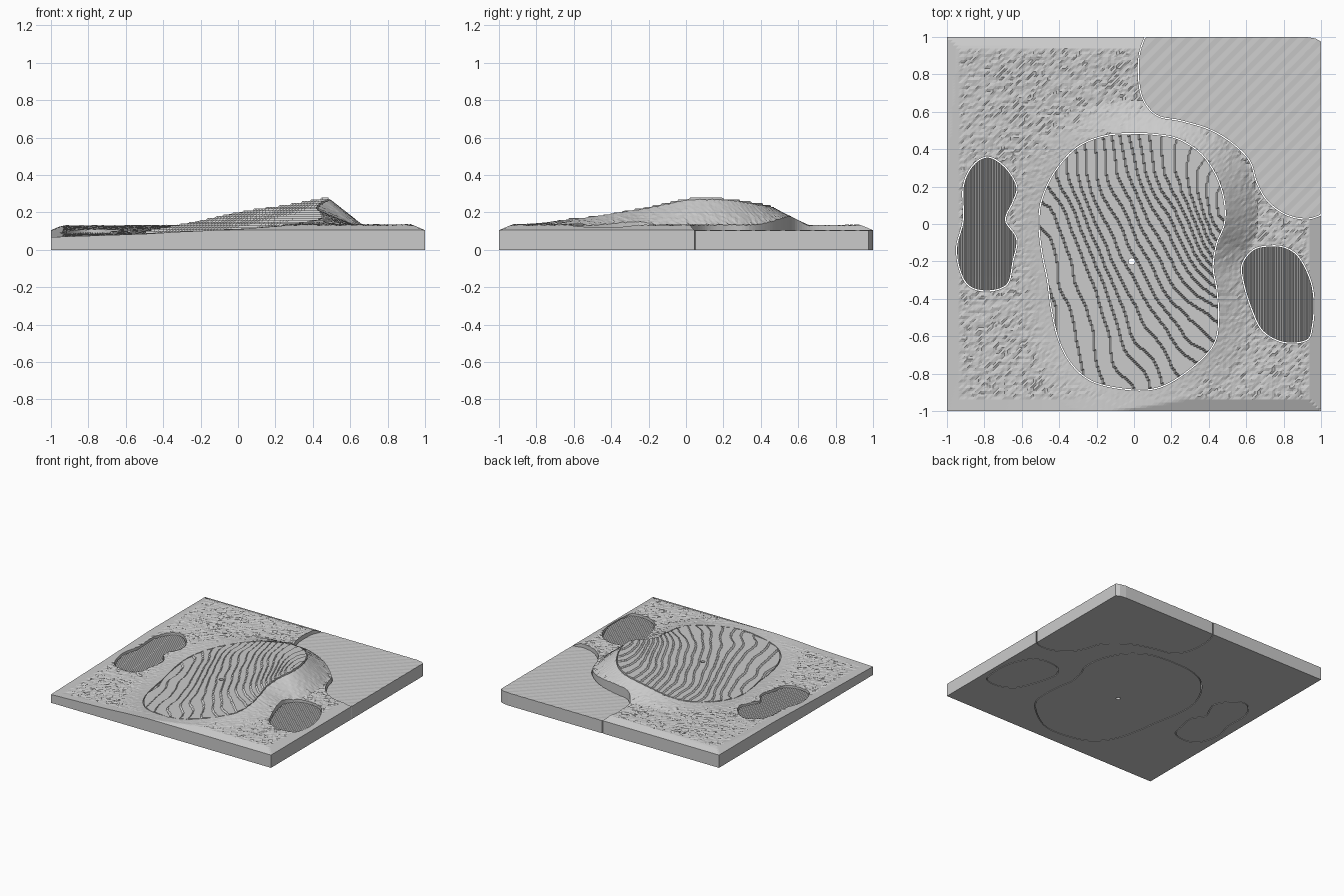
import bpy, bmesh, math, random
from mathutils import Vector, noise, kdtree

if "Cube" in bpy.data.objects:
    bpy.data.objects.remove(bpy.data.objects["Cube"])

random.seed(4)
GREY = bpy.data.materials.new("light_grey")
GREY.diffuse_color = (0.6, 0.6, 0.6, 1)
GREY.use_nodes = True
GREY.node_tree.nodes["Principled BSDF"].inputs["Base Color"].default_value = GREY.diffuse_color

# ---- outlines -------------------------------------------------------------
GREEN = [(0, .48), (-.15, .47), (-.3, .41), (-.42, .28), (-.49, .13), (-.505, 0),
         (-.49, -.15), (-.46, -.3), (-.44, -.45), (-.4, -.62), (-.33, -.75),
         (-.22, -.84), (-.05, -.88), (.1, -.88), (.22, -.83), (.35, -.73),
         (.43, -.63), (.45, -.5), (.44, -.35), (.42, -.23), (.44, -.1), (.48, 0),
         (.48, .12), (.44, .25), (.36, .37), (.24, .45), (.12, .475)]
LEFT_SAND = [(-.78, .355), (-.86, .31), (-.91, .2), (-.91, .02), (-.945, -.12),
             (-.93, -.24), (-.88, -.33), (-.78, -.355), (-.68, -.32), (-.65, -.2),
             (-.63, -.08), (-.69, .02), (-.65, .12), (-.63, .2), (-.69, .3)]
RIGHT_SAND = [(.73, -.12), (.64, -.14), (.58, -.22), (.59, -.32), (.63, -.45),
              (.69, -.57), (.8, -.63), (.92, -.62), (.95, -.55), (.96, -.42),
              (.94, -.3), (.88, -.18), (.81, -.13)]
SHORE = [(.07, 1.02), (.03, .9), (.03, .75), (.06, .65), (.13, .58), (.25, .555),
         (.4, .51), (.52, .44), (.62, .34), (.66, .22), (.72, .12), (.82, .05),
         (.93, .03), (1.02, .06)]


def smooth(pts, closed=True, steps=6):
    """Catmull-Rom curve through the points."""
    n, out = len(pts), []
    get = lambda i: Vector(pts[i % n] if closed else pts[max(0, min(n - 1, i))])
    for i in range(n if closed else n - 1):
        a, b, c, d = (get(i + k) for k in (-1, 0, 1, 2))
        for s in range(steps):
            t = s / steps
            out.append(0.5 * (2 * b + (c - a) * t + (2 * a - 5 * b + 4 * c - d) * t ** 2
                              + (3 * b - a - 3 * c + d) * t ** 3))
    return out


def grow(loop, d):
    """Offset a counter-clockwise loop outwards."""
    out = []
    for i, p in enumerate(loop):
        t = (loop[(i + 1) % len(loop)] - loop[i - 1]).normalized()
        out.append(p + Vector((t.y, -t.x)) * d)
    return out


def to_object(name, bm):
    bmesh.ops.recalc_face_normals(bm, faces=bm.faces)
    me = bpy.data.meshes.new(name)
    bm.to_mesh(me)
    bm.free()
    me.materials.append(GREY)
    ob = bpy.data.objects.new(name, me)
    bpy.context.collection.objects.link(ob)
    return ob


def prism(loop):
    bm = bmesh.new()
    f = bm.faces.new([bm.verts.new((p[0], p[1], -0.2)) for p in loop])
    ext = bmesh.ops.extrude_face_region(bm, geom=[f])["geom"]
    for v in ext:
        if isinstance(v, bmesh.types.BMVert):
            v.co.z = 0.7
    ob = to_object("cutter", bm)
    ob.hide_render = True
    return ob


def height_block(name, x0, x1, y0, y1, nx, ny, height):
    """Solid block with a flat base and a height-field top."""
    bm = bmesh.new()
    g = []
    for j in range(ny + 1):
        y = y0 + (y1 - y0) * j / ny
        row = []
        for i in range(nx + 1):
            x = x0 + (x1 - x0) * i / nx
            row.append(bm.verts.new((x, y, height(x, y, i))))
        g.append(row)
    for j in range(ny):
        for i in range(nx):
            a, b, c, d = g[j][i], g[j][i + 1], g[j + 1][i + 1], g[j + 1][i]
            bm.faces.new((a, b, c))
            bm.faces.new((a, c, d))
    rim = [e for e in bm.edges if e.is_boundary]
    ext = bmesh.ops.extrude_edge_only(bm, edges=rim)["geom"]
    for v in ext:
        if isinstance(v, bmesh.types.BMVert):
            v.co.z = 0
    bmesh.ops.edgeloop_fill(bm, edges=[e for e in bm.edges if e.is_boundary])
    return to_object(name, bm)


def carve(ob, cuts):
    """Apply (operation, loop) cuts and drop the cutters."""
    tools = []
    for op, loop in cuts:
        m = ob.modifiers.new("cut", 'BOOLEAN')
        m.operation, m.solver, m.object = op, 'MANIFOLD', prism(loop)
        tools.append(m.object)
    bpy.context.view_layer.update()
    me = bpy.data.meshes.new_from_object(ob.evaluated_get(bpy.context.evaluated_depsgraph_get()))
    ob.modifiers.clear()
    ob.data = me
    for t in tools:
        bpy.data.objects.remove(t)


# ---- heights: coarse control grids (x stations, y stations, rows of z) ------
GREEN_H = ((-.5, -.25, 0, .25, .48), (-.88, -.5, 0, .22, .47),
           ((.070, .085, .105, .130, .140), (.062, .090, .132, .162, .182),
            (.082, .125, .168, .213, .282), (.098, .140, .190, .242, .284),
            (.110, .145, .207, .236, .248)))
LAND_H = ((-1, -.5, .3, 1), (-1, -.3, .3, .9),
          ((.068, .085, .133, .133), (.085, .085, .133, .133),
           (.105, .110, .133, .133), (.128, .130, .133, .133)))


def span(v, ks):
    i = 0
    while i < len(ks) - 2 and v > ks[i + 1]:
        i += 1
    return i, max(0, min(1, (v - ks[i]) / (ks[i + 1] - ks[i])))


def lookup(x, y, table):
    (i, u), (j, v) = span(x, table[0]), span(y, table[1])
    a, b = table[2][j], table[2][j + 1]
    return (a[i] * (1 - u) + a[i + 1] * u) * (1 - v) + (b[i] * (1 - u) + b[i + 1] * u) * v


def green_z(x, y):
    r = 0.05
    return sum(lookup(x + a, y + b, GREEN_H) for a in (-r, r) for b in (-r, r)) / 4


def terraced(x, y, i):
    z = green_z(x, y) + 0.006 * noise.noise((x * 5 + 3, y * 5, 0.5))
    return min(0.28, round(z * 100) / 100)


green_loop = smooth(GREEN)
tree = kdtree.KDTree(len(green_loop))
for k, p in enumerate(green_loop):
    tree.insert((p.x, p.y, 0), k)
tree.balance()


def rough_z(x, y, i):
    z = lookup(x, y, LAND_H)
    co, k, d = tree.find((x, y, 0))
    w = max(0, 1 - d / 0.18)                       # bank around the green
    z += (green_z(co.x, co.y) - z) * w
    edge = 1 - max(abs(x), abs(y))                 # sloped border
    if edge > 0.07:
        z += random.uniform(-.004, .004) * (1 - w)
    return min(z, 0.105 + 0.42 * edge)


def ripple_z(x, y, i):
    t = ((x - y) / 0.08) % 1
    return 0.103 + 0.004 * abs(t - 0.5)


def raked_z(x, y, i):
    return lookup(x, y, LAND_H) - 0.018 + (0.003 if i % 2 else -0.003)


# ---- parts ----------------------------------------------------------------
GAP = 0.006
shore = smooth(SHORE, closed=False) + [Vector(SHORE[-1])]
corner = [Vector(c) for c in ((1.2, .06), (1.2, 1.2), (.07, 1.2))]
sand = {"left_bunker": smooth(LEFT_SAND), "right_bunker": smooth(RIGHT_SAND)}

# rough ground, with openings for the other pieces
rough = height_block("rough_ground", -1, 1, -1, 1, 130, 130, rough_z)
carve(rough, [('DIFFERENCE', grow(green_loop, GAP)), ('DIFFERENCE', grow(shore + corner, GAP))]
      + [('DIFFERENCE', grow(s, GAP)) for s in sand.values()])

# terraced putting surface with the cup hole
green = height_block("putting_green", -.54, .52, -.92, .52, 132, 180, terraced)
cup = [(-.012 + .017 * math.cos(a * math.tau / 20), -.2 + .017 * math.sin(a * math.tau / 20))
       for a in range(20)]
carve(green, [('INTERSECT', green_loop), ('DIFFERENCE', cup)])

# pond with diagonal ripples and a clipped outer corner
pond = height_block("pond", 0, 1.04, 0, 1.04, 52, 52, ripple_z)
inner = [p for p in shore if p.x <= 1 and p.y <= 1]
trim = [Vector(c) for c in ((1, .055), (1, .975), (.97, .992), (.92, 1), (.065, 1))]
carve(pond, [('INTERSECT', inner + trim)])

# raked sand bunkers
for name, loop in sand.items():
    xs, ys = [p.x for p in loop], [p.y for p in loop]
    x0, x1, y0, y1 = min(xs) - .02, max(xs) + .02, min(ys) - .02, max(ys) + .02
    block = height_block(name, x0, x1, y0, y1, round((x1 - x0) / .0065), 8, raked_z)
    carve(block, [('INTERSECT', loop)])
